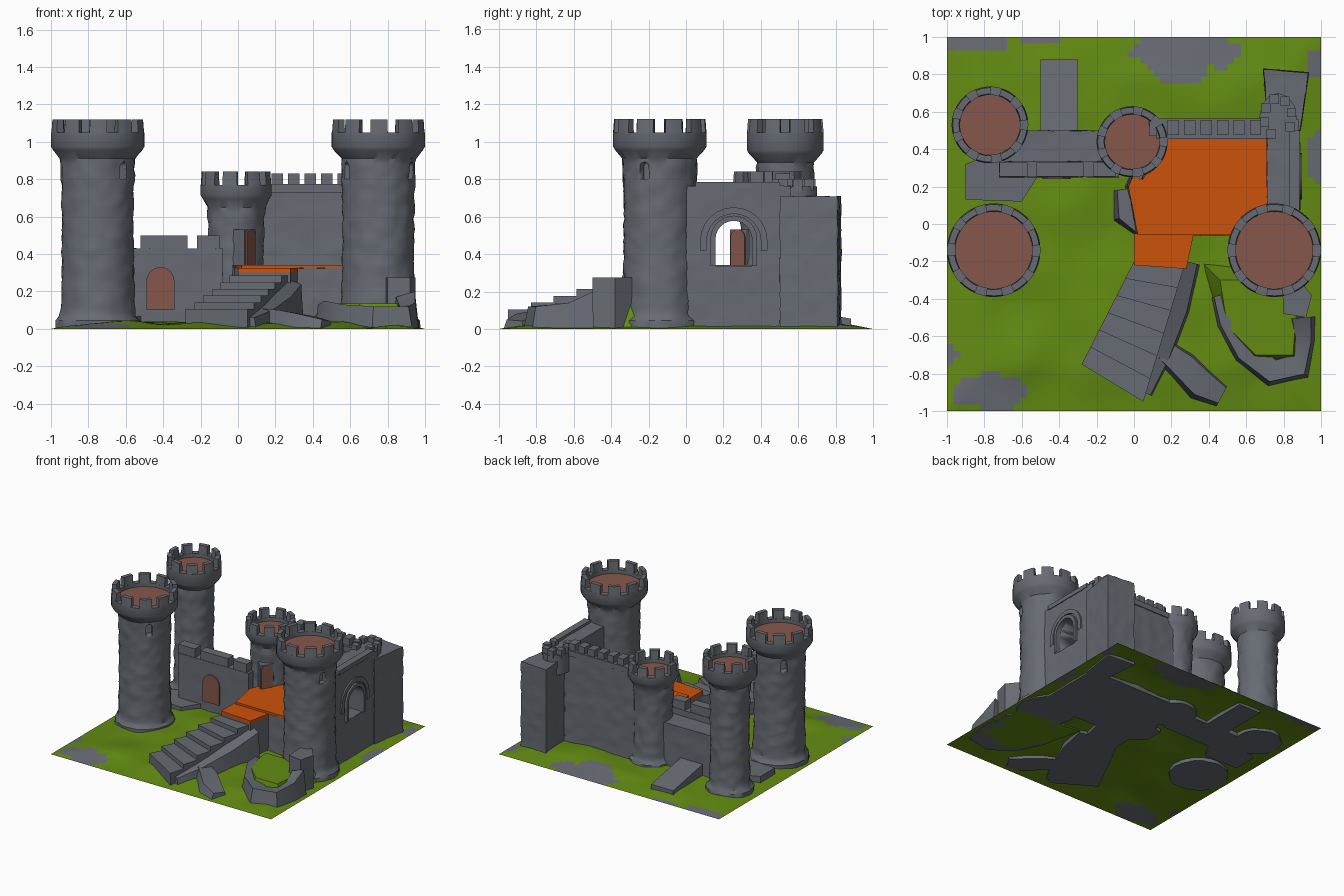
import bpy, bmesh, math, random
from mathutils import Vector, noise

if "Cube" in bpy.data.objects:
    bpy.data.objects.remove(bpy.data.objects["Cube"])

random.seed(4)


def material(name, rgb):
    m = bpy.data.materials.new(name)
    m.diffuse_color = (*rgb, 1)
    m.use_nodes = True
    m.node_tree.nodes["Principled BSDF"].inputs["Base Color"].default_value = m.diffuse_color
    return m


STONE = material("grey stone", (0.135, 0.148, 0.17))
GRASS = material("grass green", (0.125, 0.26, 0.006))
PLANK = material("orange floor", (0.6, 0.085, 0.003))
BROWN = material("brown wood", (0.24, 0.095, 0.072))


def finish(name, bm, mats, angle=35):
    bmesh.ops.recalc_face_normals(bm, faces=bm.faces)
    me = bpy.data.meshes.new(name)
    bm.to_mesh(me)
    bm.free()
    ob = bpy.data.objects.new(name, me)
    bpy.context.collection.objects.link(ob)
    for m in mats:
        me.materials.append(m)
    bpy.ops.object.select_all(action='DESELECT')
    ob.select_set(True)
    bpy.context.view_layer.objects.active = ob
    bpy.ops.object.shade_smooth_by_angle(angle=math.radians(angle))
    return ob


def bump(p, amp):
    """Rounded stone blocks separated by shallow grooves."""
    d = noise.voronoi(Vector((p.x * 8, p.y * 8, p.z * 11)))[0]
    return amp * (min(d[1] - d[0], 0.4) * 2.5 - 0.7)


def roughen(bm, amp, step=0.035):
    for axis in range(3):
        vals = [v.co[axis] for v in bm.verts]
        lo, hi = min(vals), max(vals)
        n = int((hi - lo) / step)
        no = Vector([float(i == axis) for i in range(3)])
        for k in range(1, n):
            bmesh.ops.bisect_plane(bm, geom=bm.verts[:] + bm.edges[:] + bm.faces[:],
                                   plane_co=no * (lo + (hi - lo) * k / n), plane_no=no)
    bm.normal_update()
    moves = [(v, v.normal * bump(v.co, amp)) for v in bm.verts]
    for v, m in moves:
        if v.co.z > 0.001:
            v.co += m


def prism(name, pts, z0, z1, mat=STONE, base=None, rough=0.0):
    """Upright polygon block; base may differ from the top outline."""
    bm = bmesh.new()
    lo = [bm.verts.new((x, y, z0)) for x, y in (base or pts)]
    hi = [bm.verts.new((x, y, z1)) for x, y in pts]
    n = len(pts)
    bm.faces.new(lo)
    bm.faces.new(hi)
    for i in range(n):
        j = (i + 1) % n
        bm.faces.new((lo[i], lo[j], hi[j], hi[i]))
    bmesh.ops.recalc_face_normals(bm, faces=bm.faces)
    if rough:
        roughen(bm, rough)
    return finish(name, bm, [mat])


def box(name, x0, x1, y0, y1, z0, z1, mat=STONE, rough=0.0):
    return prism(name, [(x0, y0), (x1, y0), (x1, y1), (x0, y1)], z0, z1, mat, None, rough)


def arch(name, c, along, w, h, depth, mat=None, inner=0.0):
    """Round-headed arch standing at c, width direction 'along'; inner > 0 leaves a frame."""
    u = Vector((*along, 0)).normalized()
    nrm = Vector((u.y, -u.x, 0))

    def outline(w):
        r = w / 2
        hs = h - (w0 / 2)
        return [(-r, 0)] + [(-r * math.cos(math.pi * i / 12), hs + r * math.sin(math.pi * i / 12))
                            for i in range(13)] + [(r, 0)]
    w0 = w
    bm = bmesh.new()

    def ring(pts, off):
        return [bm.verts.new(Vector(c) + u * a + Vector((0, 0, b)) + nrm * off) for a, b in pts]
    loops = [ring(outline(w), s * depth / 2) for s in (-1, 1)]
    n = len(loops[0])
    if inner:
        loops = [loops[0], loops[1], ring(outline(inner), depth / 2), ring(outline(inner), -depth / 2)]
        for k in range(4):
            a, b = loops[k], loops[(k + 1) % 4]
            for i in range(n - 1):
                bm.faces.new((a[i], a[i + 1], b[i + 1], b[i]))
    else:
        bm.faces.new(loops[0])
        bm.faces.new(loops[1])
        for i in range(n):
            j = (i + 1) % n
            bm.faces.new((loops[0][i], loops[0][j], loops[1][j], loops[1][i]))
    return finish(name, bm, [mat] if mat else [])


def cut(ob, cutter):
    m = ob.modifiers.new("opening", 'BOOLEAN')
    m.operation, m.solver, m.object = 'DIFFERENCE', 'EXACT', cutter
    bpy.ops.object.select_all(action='DESELECT')
    bpy.context.view_layer.objects.active = ob
    ob.select_set(True)
    bpy.ops.object.modifier_apply(modifier=m.name)
    bpy.data.objects.remove(cutter)


def tower(name, cx, cy, r, R, top, flare, teeth, slits=()):
    """Stone shaft, flared crown, merlons and a brown roof floor."""
    lip, seg = top - 0.07, 48
    prof = [(r + 0.03, 0), (r + 0.03, 0.045), (r + 0.012, 0.065)]
    n = int((flare - 0.1) / 0.028)
    prof += [(r + 0.006 - 0.008 * math.sin(math.pi * i / n), 0.09 + (flare - 0.09) * i / n) for i in range(n + 1)]
    body_end = len(prof)
    prof += [(R - 0.012, flare + 0.045), (R, flare + 0.065), (R, lip), (R - 0.045, lip), (R - 0.045, lip - 0.03)]
    bm = bmesh.new()
    rings = []
    for k, (rad, z) in enumerate(prof):
        loop = []
        for i in range(seg):
            a = 2 * math.pi * i / seg
            d = Vector((math.cos(a), math.sin(a), 0))
            p = Vector((cx, cy, z)) + d * rad
            if k < body_end:
                p += d * bump(p, 0.009)
            loop.append(bm.verts.new(p))
        rings.append(loop)
    for a, b in zip(rings, rings[1:]):
        for i in range(seg):
            j = (i + 1) % seg
            bm.faces.new((a[i], a[j], b[j], b[i]))
    bm.faces.new(rings[0])
    bm.faces.new(rings[-1]).material_index = 1
    ob = finish(name, bm, [STONE, BROWN])
    for deg in slits:
        a = math.radians(deg)
        d = (math.cos(a), math.sin(a))
        cut(ob, arch("slit_cutter", (cx + d[0] * r, cy + d[1] * r, 0.8), (-d[1], d[0]), 0.05, 0.09, 0.1))
    # merlons
    bm = bmesh.new()
    for t in range(teeth):
        a0 = 2 * math.pi * (t + 0.2 + random.uniform(-.04, .04)) / teeth
        a1 = a0 + 2 * math.pi * 0.6 / teeth
        secs = []
        for i in range(5):
            a = a0 + (a1 - a0) * i / 4
            secs.append([bm.verts.new((cx + q * math.cos(a), cy + q * math.sin(a), z)) for q, z in
                         ((R, lip - 0.01), (R - 0.006, top), (R - 0.04, top), (R - 0.045, lip - 0.01))])
        for s, e in zip(secs, secs[1:]):
            for i in range(4):
                j = (i + 1) % 4
                bm.faces.new((s[i], s[j], e[j], e[i]))
        bm.faces.new(secs[0])
        bm.faces.new(secs[-1])
    finish(name + "_merlons", bm, [STONE])


def ridge(name, path):
    """Rocky strip through (x, y, width, height) points."""
    bm = bmesh.new()
    secs = []
    for i, (x, y, w, h) in enumerate(path):
        a, b = path[max(i - 1, 0)], path[min(i + 1, len(path) - 1)]
        t = Vector((b[0] - a[0], b[1] - a[1])).normalized()
        s = Vector((t.y, -t.x))
        secs.append([bm.verts.new((x + s.x * k * w, y + s.y * k * w, z)) for k, z in
                     ((-0.62, 0), (-0.5, h * 0.85), (0.42, h), (0.62, 0))])
    for s, e in zip(secs, secs[1:]):
        for i in range(4):
            j = (i + 1) % 4
            bm.faces.new((s[i], s[j], e[j], e[i]))
    bm.faces.new(secs[0])
    bm.faces.new(secs[-1])
    finish(name, bm, [STONE], 30)


# ground sheet with bare stone patches
bm = bmesh.new()
bmesh.ops.create_grid(bm, x_segments=56, y_segments=56, size=1)
for v in bm.verts:
    d = 1 - max(abs(v.co.x), abs(v.co.y))
    v.co.z = max(0, min(1, d / 0.22) * (0.03 + 0.025 * noise.noise(v.co * 3.5)))
patches = [(0.28, 0.93, .3, .1), (0.25, 0.82, .13, .09), (-.85, .97, .2, .05), (-.76, -.9, .2, .1),
           (-.98, -.7, .05, .04), (.98, .35, .06, .14), (-.5, 1, .12, .03), (.97, .85, .04, .08)]
for f in bm.faces:
    c = f.calc_center_median()
    w = 1 + 0.5 * noise.noise(c * 9)
    f.material_index = int(any(((c.x - x) / a) ** 2 + ((c.y - y) / b) ** 2 < w for x, y, a, b in patches))
finish("ground", bm, [GRASS, STONE])

# four towers
tower("front_left_tower", -0.75, -0.14, 0.195, 0.25, 1.12, 0.91, 10, (-45, 135))
tower("front_right_tower", 0.75, -0.14, 0.195, 0.25, 1.12, 0.91, 10, (-150, -25))
tower("back_left_tower", -0.77, 0.53, 0.15, 0.205, 1.12, 0.89, 9)
tower("middle_tower", -0.01, 0.44, 0.15, 0.19, 0.84, 0.65, 9)

# raised court with orange floor
court = [(0.02, -0.06), (0.6, -0.06), (0.74, 0.1), (0.74, 0.5), (0.1, 0.5), (-0.03, 0.2)]
prism("court_foundation", court, 0, 0.325, base=[(0, -0.06), (0.6, -0.06), (0.76, 0.1),
      (0.76, 0.5), (0.1, 0.5), (-0.05, 0.2)], rough=0.006)
prism("court_floor", court, 0.325, 0.342, PLANK)

# right wall with arched window and its frame
wall = box("right_wall", 0.71, 0.88, 0.0, 0.56, 0, 0.765, rough=0.006)
cut(wall, arch("window_cutter", (0.8, 0.255, 0.335), (0, 1), 0.2, 0.245, 0.4))
arch("window_frame", (0.877, 0.255, 0.335), (0, 1), 0.25, 0.27, 0.04, STONE, 0.195)
arch("window_hood", (0.87, 0.255, 0.42), (0, 1), 0.36, 0.23, 0.04, STONE, 0.29)
box("right_wall_parapet", 0.83, 0.885, 0.05, 0.5, 0.75, 0.785)

# back wall with merlons
box("back_wall", 0.08, 0.74, 0.47, 0.56, 0, 0.765, rough=0.008)
box("back_wall_cornice", 0.12, 0.72, 0.455, 0.565, 0.73, 0.775)
for i in range(6):
    x = 0.18 + i * 0.088
    box("back_wall_merlon", x, x + 0.06, 0.475, 0.555, 0.77, 0.83)

# corner buttress and its small crowned top
prism("corner_buttress", [(0.72, 0.5), (0.89, 0.5), (0.935, 0.81), (0.69, 0.83)], 0, 0.71, rough=0.007)
prism("buttress_top", [(0.77 + 0.1 * math.cos(k * math.pi / 6), 0.57 + 0.13 * math.sin(k * math.pi / 6))
                       for k in range(12)], 0.6, 0.76)
for k in range(7):
    a = math.radians(-30 + k * 45)
    x, y = 0.77 + 0.075 * math.cos(a), 0.57 + 0.1 * math.sin(a)
    box("buttress_merlon", x - 0.025, x + 0.025, y - 0.025, y + 0.025, 0.74, 0.8)

# low left wall with walkway, merlons, door and rear ramp
box("left_wall", -0.72, -0.08, 0.32, 0.5, 0, 0.38, rough=0.006)
box("left_wall_parapet", -0.72, -0.08, 0.25, 0.335, 0, 0.43, rough=0.004)
for x0, x1 in ((-0.72, -0.57), (-0.52, -0.27), (-0.22, -0.1)):
    box("left_wall_merlon", x0, x1, 0.255, 0.33, 0.42, 0.5)
arch("left_wall_door", (-0.415, 0.245, 0.1), (1, 0), 0.15, 0.23, 0.009, BROWN)
bm = bmesh.new()
ends = [[bm.verts.new((x, y, z)) for y, z in ((0.48, 0), (0.48, 0.13), (0.88, 0.055), (0.88, 0))] for x in (-0.5, -0.3)]
for i in range(4):
    j = (i + 1) % 4
    bm.faces.new((ends[0][i], ends[0][j], ends[1][j], ends[1][i]))
for e in ends:
    bm.faces.new(e)
finish("rear_ramp", bm, [STONE])

# middle tower doorway
prism("doorway_block", [(0.035, 0.235), (0.093, 0.325), (0.06, 0.42), (-0.03, 0.3)], 0.33, 0.53)
arch("tower_door", (0.067, 0.277, 0.342), (0.05, 0.08), 0.09, 0.19, 0.009, BROWN)

# orange landing and stairs
landing = [(0, -0.05), (0.32, -0.05), (0.28, -0.24), (0, -0.22)]
prism("landing_base", landing, 0, 0.3)
prism("landing_floor", landing, 0.295, 0.325, PLANK)
L0, L1, R0, R1 = (Vector(p) for p in ((0, -0.2), (-0.28, -0.75), (0.27, -0.22), (0.05, -0.95)))
STEPS = 6
for i in range(STEPS):
    a, b = i / STEPS, (i + 1) / STEPS
    q = [L0.lerp(L1, a), L0.lerp(L1, b), R0.lerp(R1, b), R0.lerp(R1, a)]
    prism("stair_step", [tuple(p) for p in q], 0, 0.285 - i * 0.036)
ridge("stair_flank", [(0.28, -0.2, 0.12, 0.28), (0.22, -0.45, 0.13, 0.2), (0.13, -0.7, 0.12, 0.12), (0.05, -0.9, 0.08, 0.07)])
ridge("stair_spur", [(0.14, -0.66, 0.1, 0.11), (0.26, -0.76, 0.14, 0.1), (0.36, -0.86, 0.15, 0.08), (0.47, -0.92, 0.1, 0.05)])

# rocky garden at the front right
prism("garden_mound", [(0.46, -0.3), (0.5, -0.55), (0.65, -0.7), (0.85, -0.7), (0.88, -0.3)], 0, 0.135, GRASS,
      [(0.36, -0.2), (0.46, -0.58), (0.62, -0.75), (0.9, -0.74), (0.92, -0.25)])
ridge("garden_rocks", [(0.46, -0.38, 0.08, 0.13), (0.5, -0.52, 0.1, 0.15), (0.6, -0.68, 0.13, 0.13),
                       (0.74, -0.79, 0.13, 0.12), (0.87, -0.76, 0.14, 0.12), (0.91, -0.62, 0.09, 0.14),
                       (0.9, -0.5, 0.11, 0.2)])
prism("tall_rock", [(0.8, -0.48), (0.92, -0.5), (0.95, -0.38), (0.86, -0.27), (0.79, -0.3)], 0, 0.275)

# loose rock slabs beside the court and the back left tower
prism("court_rock", [(-0.08, 0.03), (0.02, -0.05), (0.03, 0.2), (-0.09, 0.18)], 0, 0.22, base=[(-0.11, 0.02), (0.02, -0.07), (0.03, 0.2), (-0.11, 0.18)])
prism("tower_slab", [(-0.9, 0.13), (-0.6, 0.12), (-0.5, 0.28), (-0.58, 0.45), (-0.9, 0.32)], 0, 0.065)
